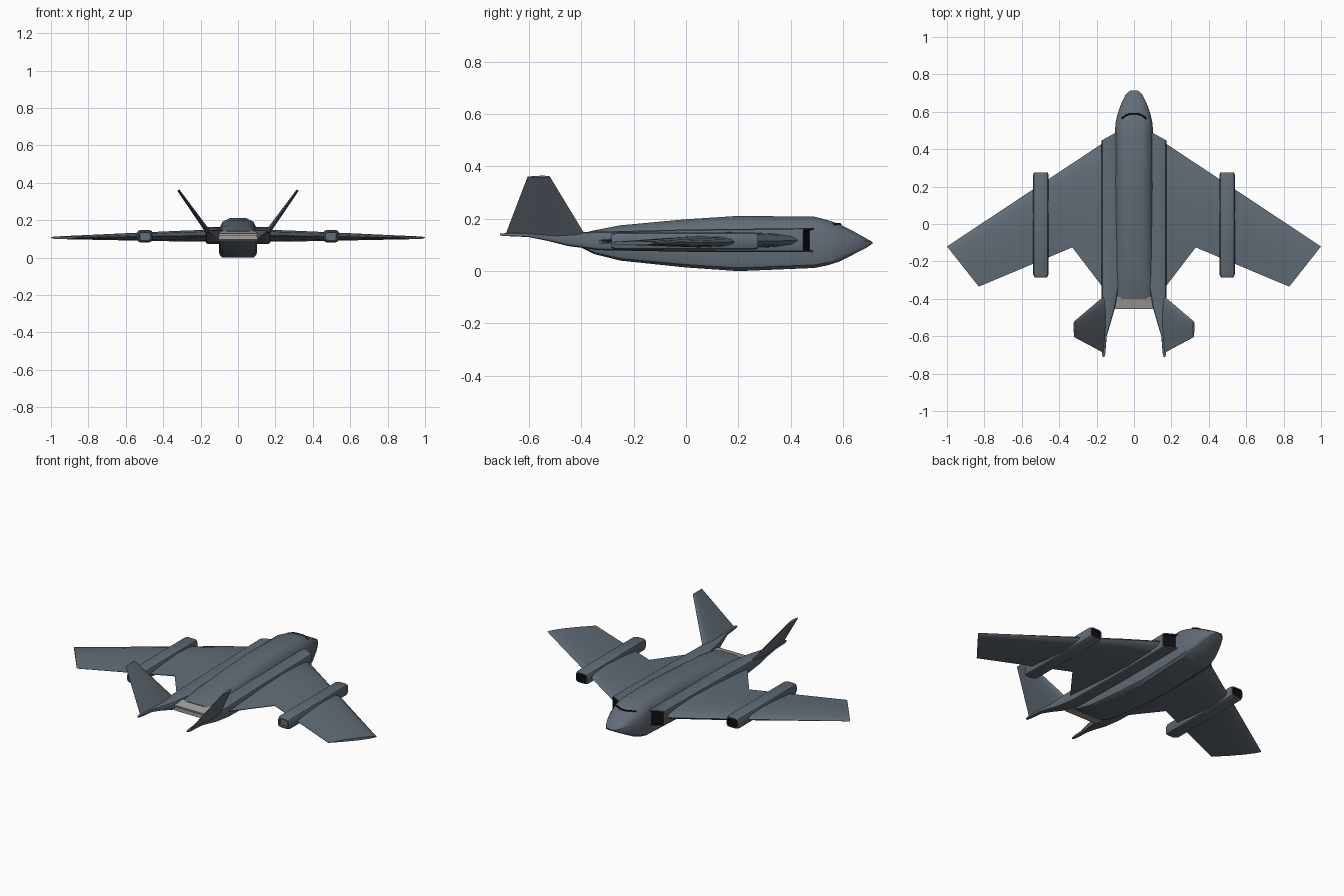
import bpy, bmesh
from mathutils import Vector

if "Cube" in bpy.data.objects:
    bpy.data.objects.remove(bpy.data.objects["Cube"])


def material(name, rgb):
    m = bpy.data.materials.new(name)
    m.diffuse_color = (*rgb, 1)
    m.use_nodes = True
    m.node_tree.nodes["Principled BSDF"].inputs["Base Color"].default_value = m.diffuse_color
    return m


SLATE = material("slate_skin", (0.12, 0.15, 0.18))
BLACK = material("black_opening", (0.004, 0.004, 0.004))
PALE = material("pale_exhaust", (0.36, 0.34, 0.32))


def loft(name, rings, mirror=False, openings=(), angle=35, mats=(SLATE, BLACK)):
    """Skin matching rings of points; openings maps cap (0 front, 1 rear) to a material index."""
    bm = bmesh.new()
    loops = [[bm.verts.new(p) for p in r] for r in rings]
    n = len(loops[0])
    for a, b in zip(loops, loops[1:]):
        for i in range(n):
            bm.faces.new((a[i], a[(i + 1) % n], b[(i + 1) % n], b[i]))
    caps = [bm.faces.new(loops[0]), bm.faces.new(loops[-1])]
    bmesh.ops.recalc_face_normals(bm, faces=bm.faces)
    for which, mat in openings:
        cap = caps[which]
        bmesh.ops.inset_region(bm, faces=[cap], thickness=0.006)
        walls = bmesh.ops.inset_region(bm, faces=[cap], thickness=0.001, depth=-0.012)
        for f in walls["faces"] + [cap]:
            f.material_index = mat
    me = bpy.data.meshes.new(name)
    bm.to_mesh(me)
    bm.free()
    ob = bpy.data.objects.new(name, me)
    bpy.context.collection.objects.link(ob)
    for m in mats:
        me.materials.append(m)
    if mirror:
        ob.modifiers.new("mirror", 'MIRROR')
    bpy.ops.object.select_all(action='DESELECT')
    ob.select_set(True)
    bpy.context.view_layer.objects.active = ob
    bpy.ops.object.shade_smooth_by_angle(angle=angle * 0.01745)
    return ob


def rounded_box(y, x0, x1, z0, z1, r, skew=0.0):
    """Box section in the xz plane with two-step rounded corners."""
    cut = [(0, 1), (0.3, 0.3), (1, 0)]
    pts = []
    for cx, cz, sx, sz, flip in ((x0, z0, 1, 1, 0), (x1, z0, -1, 1, 1),
                                 (x1, z1, -1, -1, 0), (x0, z1, 1, -1, 1)):
        for a, b in (cut[::-1] if flip else cut):
            x = cx + sx * a * r
            pts.append((x, y - skew * (x - 0.1), cz + sz * b * r))
    return pts


def airfoil(le, te, thick, normal):
    """Symmetric wing section between a leading and a trailing edge point."""
    le, te, nrm = Vector(le), Vector(te), Vector(normal).normalized()
    prof = [(0, 0), (0.03, 0.45), (0.12, 0.8), (0.35, 1), (0.65, 0.7), (1, 0.06)]
    up = [le.lerp(te, t) + nrm * h * thick / 2 for t, h in prof]
    down = [le.lerp(te, t) - nrm * h * thick / 2 for t, h in prof[:0:-1]]
    return up + down


# Fuselage: faceted section, wide flat belly and domed top
SECTION = [(0.45, 1), (0.8, 0.82), (1, 0.45), (1, -0.7), (0.95, -0.88), (0.8, -1)]
SECTION = SECTION + [(-x, z) for x, z in reversed(SECTION)]


def body_ring(y, w, z0, z1):
    c, h = (z0 + z1) / 2, (z1 - z0) / 2
    return [(x * w, y, c + z * h) for x, z in SECTION]


loft("fuselage", [body_ring(*s) for s in (
    (0.713, 0.022, 0.105, 0.111), (0.69, 0.046, 0.090, 0.124),
    (0.64, 0.070, 0.064, 0.152), (0.585, 0.089, 0.036, 0.180),
    (0.54, 0.099, 0.022, 0.195), (0.49, 0.102, 0.012, 0.208),
    (0.20, 0.102, 0.0, 0.211), (0.0, 0.102, 0.014, 0.198),
    (-0.25, 0.102, 0.040, 0.175), (-0.35, 0.102, 0.065, 0.156),
    (-0.40, 0.102, 0.090, 0.143))])

# Shoulder ducts with slanted intakes, tapering back into the tail booms
loft("shoulder_duct", [rounded_box(*s) for s in (
    (0.487, 0.09, 0.173, 0.073, 0.164, 0.012, 0.55),
    (0.0, 0.07, 0.173, 0.074, 0.159, 0.014),
    (-0.33, 0.08, 0.173, 0.080, 0.151, 0.014),
    (-0.45, 0.102, 0.173, 0.096, 0.149, 0.012),
    (-0.53, 0.125, 0.173, 0.116, 0.147, 0.009),
    (-0.60, 0.146, 0.173, 0.130, 0.146, 0.005),
    (-0.69, 0.153, 0.172, 0.134, 0.145, 0.003),
    (-0.71, 0.158, 0.168, 0.136, 0.143, 0.002))],
    mirror=True, openings=[(0, 1)])

# Cranked swept wings
UP = (0, 0, 1)
loft("wing", [
    airfoil((0.12, 0.463, 0.118), (0.12, -0.40, 0.118), 0.066, UP),
    airfoil((0.33, 0.324, 0.115), (0.33, -0.125, 0.115), 0.056, UP),
    airfoil((1.0, -0.12, 0.107), (0.83, -0.335, 0.107), 0.016, UP)],
    mirror=True)

# Wing nacelles, open at both ends
loft("wing_nacelle", [rounded_box(*s) for s in (
    (0.275, 0.461, 0.535, 0.086, 0.144, 0.014),
    (0.262, 0.457, 0.539, 0.082, 0.148, 0.016),
    (-0.268, 0.457, 0.539, 0.082, 0.148, 0.016),
    (-0.285, 0.464, 0.532, 0.088, 0.142, 0.014))],
    mirror=True, openings=[(0, 1), (1, 0)])

# Outward-canted tail fins
CANT = (0.225, 0, -0.16)
loft("tail_fin", [
    airfoil((0.160, -0.385, 0.138), (0.160, -0.690, 0.138), 0.026, CANT),
    airfoil((0.319, -0.520, 0.361), (0.319, -0.605, 0.361), 0.013, CANT)],
    mirror=True)

# Pale exhaust ramp between the booms
loft("exhaust_ramp", [
    [(x, -0.39, 0.142), (x, -0.452, 0.128), (x, -0.452, 0.096), (x, -0.39, 0.088)]
    for x in (-0.103, 0.103)], mats=(PALE,), angle=10)
loft("exhaust_slot", [
    [(x, -0.44, 0.121), (x, -0.454, 0.121), (x, -0.454, 0.116), (x, -0.44, 0.116)]
    for x in (-0.100, 0.100)], mats=(SLATE,), angle=10)

# Black viewing slit curved around the top of the nose
curve = bpy.data.curves.new("nose_slit", 'CURVE')
curve.dimensions = '3D'
curve.bevel_depth = 0.005
curve.bevel_resolution = 1
spline = curve.splines.new('POLY')
path = [(-0.066, 0.563, 0.177), (-0.040, 0.582, 0.180), (-0.018, 0.589, 0.178)]
path += [(-x, y, z) for x, y, z in reversed(path)]
spline.points.add(len(path) - 1)
for p, co in zip(spline.points, path):
    p.co = (*co, 1)
curve.materials.append(BLACK)
bpy.context.collection.objects.link(bpy.data.objects.new("nose_slit", curve))
